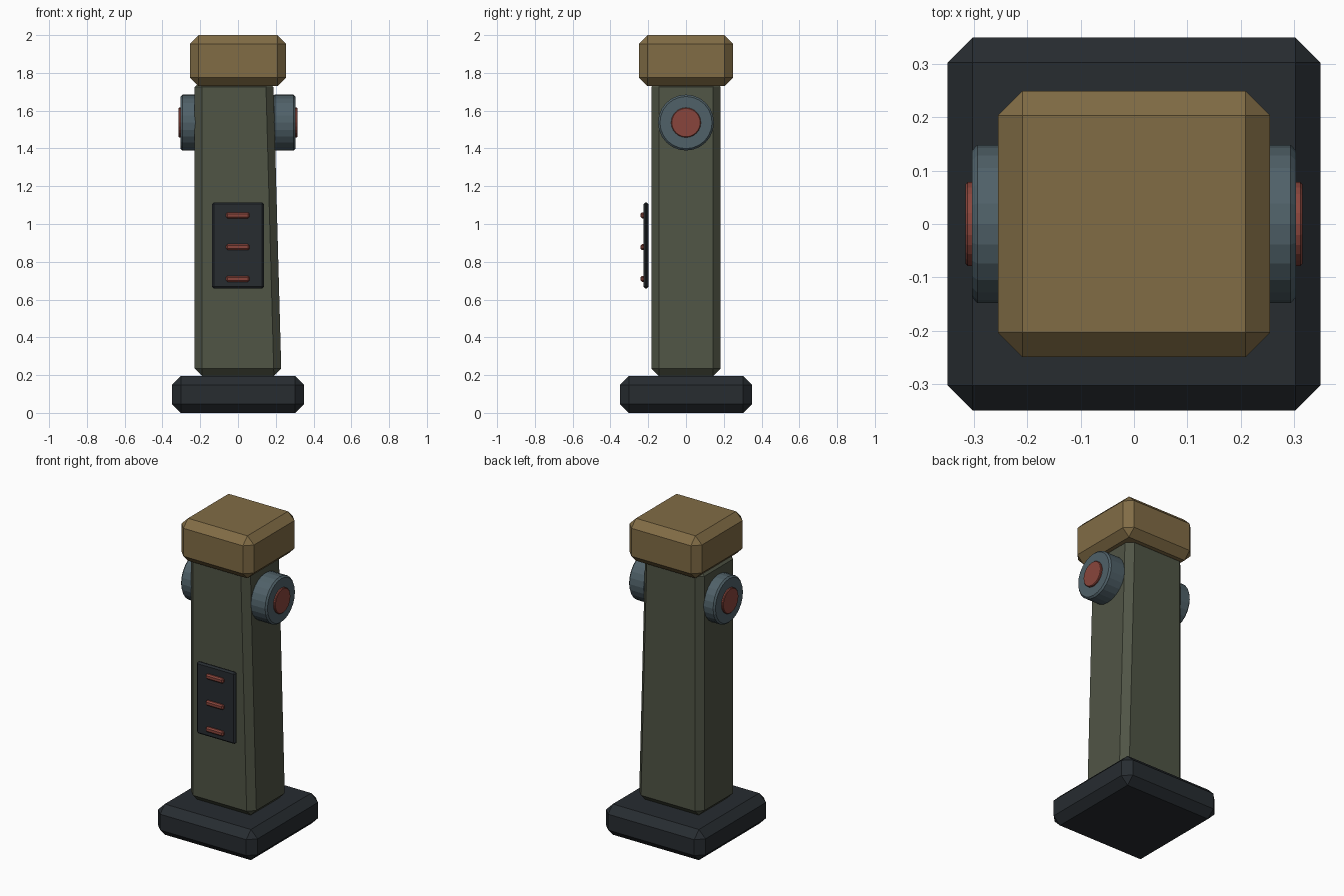
import bpy, bmesh
from math import pi
from mathutils import Matrix

if "Cube" in bpy.data.objects:
    bpy.data.objects.remove(bpy.data.objects["Cube"])


def material(name, rgb):
    m = bpy.data.materials.new(name)
    m.diffuse_color = (*rgb, 1)
    m.use_nodes = True
    m.node_tree.nodes["Principled BSDF"].inputs["Base Color"].default_value = m.diffuse_color
    return m


DARK = material("dark_metal", (0.02, 0.025, 0.03))
GREEN = material("olive_paint", (0.08, 0.09, 0.06))
BRASS = material("brass", (0.22, 0.15, 0.06))
STEEL = material("blue_steel", (0.08, 0.12, 0.14))
RED = material("red_glow", (0.25, 0.06, 0.045))


def finish(name, bm, mat, bevel, angle=None):
    mesh = bpy.data.meshes.new(name)
    bm.to_mesh(mesh)
    bm.free()
    mesh.materials.append(mat)
    ob = bpy.data.objects.new(name, mesh)
    bpy.context.collection.objects.link(ob)
    mod = ob.modifiers.new("chamfer", "BEVEL")
    mod.width = bevel
    mod.segments = 1
    mod.limit_method = "ANGLE"
    mod.angle_limit = pi / 6
    return ob


def box(name, lo, hi, mat, bevel, top_right=None):
    """Chamfered box between two corners; top_right moves the upper +x edge."""
    bm = bmesh.new()
    bmesh.ops.create_cube(bm, size=1)
    for v in bm.verts:
        upper_right = v.co.x > 0 and v.co.z > 0
        v.co = [l + (c + 0.5) * (h - l) for c, l, h in zip(v.co, lo, hi)]
        if upper_right and top_right is not None:
            v.co.x = top_right
    return finish(name, bm, mat, bevel)


def disc(name, x0, x1, z, radius, mat, bevel):
    """Chamfered cylinder lying along x."""
    bm = bmesh.new()
    bmesh.ops.create_cone(
        bm, cap_ends=True, segments=24, radius1=radius, radius2=radius,
        depth=abs(x1 - x0),
        matrix=Matrix.Translation(((x0 + x1) / 2, 0, z)) @ Matrix.Rotation(pi / 2, 4, "Y"))
    return finish(name, bm, mat, bevel)


# Foot, leaning-sided post and cap
box("base", (-0.35, -0.35, 0), (0.35, 0.35, 0.195), DARK, 0.047)
box("post", (-0.23, -0.183, 0.195), (0.23, 0.183, 1.765), GREEN, 0.04, top_right=0.187)
box("cap", (-0.255, -0.25, 1.73), (0.255, 0.25, 2.0), BRASS, 0.046)

# Side lamps: steel housing with a red lens
for side, s in (("left", -1), ("right", 1)):
    disc(side + "_lamp_housing", s * 0.185, s * 0.304, 1.537, 0.148, STEEL, 0.01)
    disc(side + "_lamp_lens", s * 0.28, s * 0.316, 1.537, 0.079, RED, 0.004)

# Front panel with three red bars
box("front_panel", (-0.137, -0.225, 0.658), (0.137, -0.199, 1.115), DARK, 0.01)
for i in range(3):
    z = 0.71 + i * 0.168
    box(f"panel_bar_{i + 1}", (-0.063, -0.241, z - 0.016), (0.061, -0.21, z + 0.016), RED, 0.008)
